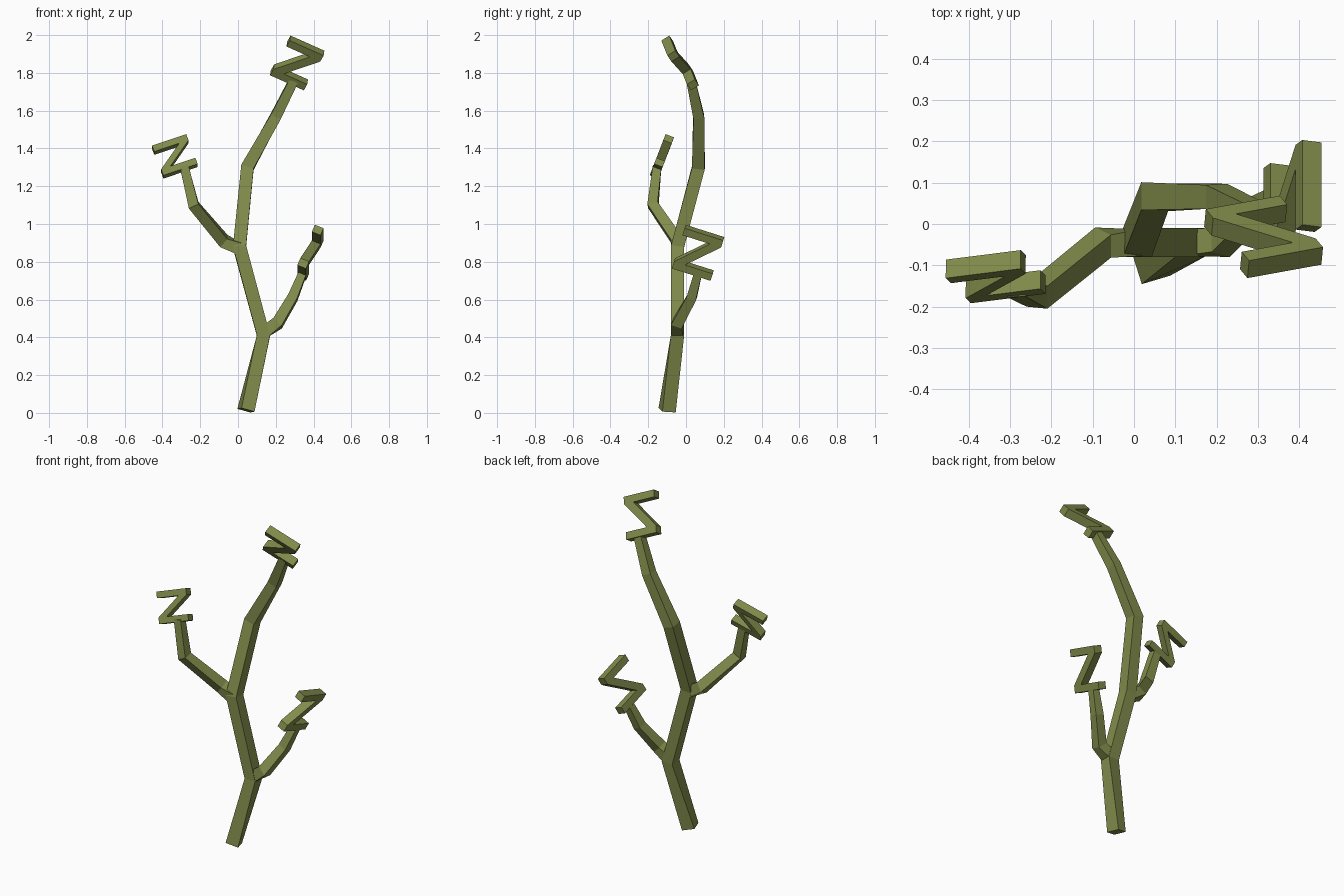
import bpy, bmesh
from mathutils import Vector, Matrix
from math import radians

if "Cube" in bpy.data.objects:
    bpy.data.objects.remove(bpy.data.objects["Cube"])

mat = bpy.data.materials.new("olive_bark")
mat.diffuse_color = (0.22, 0.26, 0.07, 1)
mat.use_nodes = True
mat.node_tree.nodes["Principled BSDF"].inputs["Base Color"].default_value = mat.diffuse_color


def finish(name, bm):
    bmesh.ops.recalc_face_normals(bm, faces=bm.faces)
    me = bpy.data.meshes.new(name)
    bm.to_mesh(me)
    bm.free()
    me.materials.append(mat)
    ob = bpy.data.objects.new(name, me)
    bpy.context.collection.objects.link(ob)


def limb(name, path, start_twist=0):
    """Square tube through (x, y, z, half width) points."""
    bm = bmesh.new()
    pts = [Vector(p[:3]) for p in path]
    rings = []
    for i, p in enumerate(pts):
        t = Vector((0, 0, 0))
        if i > 0:
            t += (p - pts[i - 1]).normalized()
        if i < len(pts) - 1:
            t += (pts[i + 1] - p).normalized()
        t.normalize()
        a = (Vector((1, 0, 0)) - t * t.x).normalized()
        if i == 0:
            a = Matrix.Rotation(radians(start_twist), 3, t) @ a
        b = t.cross(a)
        h = path[i][3]
        rings.append([bm.verts.new(p + a * h * s + b * h * r)
                      for s, r in ((-1, -1), (1, -1), (1, 1), (-1, 1))])
    for lo, hi in zip(rings, rings[1:]):
        for k in range(4):
            n = (k + 1) % 4
            bm.faces.new((lo[k], lo[n], hi[n], hi[k]))
    bm.faces.new(rings[0])
    bm.faces.new(rings[-1])
    finish(name, bm)


def zigzag(name, p0, p1, p2, p3, t, depth):
    """Flat folded tip: two parallel bars p0-p1 and p2-p3 with a diagonal."""
    p0, p1, p2, p3 = map(Vector, (p0, p1, p2, p3))
    low, top = (p0 + p1) / 2, (p2 + p3) / 2
    u = ((p0 - p1) + (p2 - p3)).normalized()
    v = top - low
    v = (v - u * v.dot(u)).normalized()
    w = u.cross(v)
    L = (p0 - p1).length / 2
    H = (top - low).length / 2 + t / 2
    c = (low + top) / 2
    d = t * 1.45
    half = [(L, -H), (-L, -H), (-L, -H + t), (L - d, H - t), (-L, H - t)]
    prof = half + [(-x, -y) for x, y in half]
    bm = bmesh.new()
    face = bm.faces.new([bm.verts.new(c + u * x + v * y - w * depth / 2)
                         for x, y in prof])
    ext = bmesh.ops.extrude_face_region(bm, geom=[face], use_keep_orig=True)
    bmesh.ops.translate(bm, vec=w * depth, verts=[
        g for g in ext["geom"] if isinstance(g, bmesh.types.BMVert)])
    finish(name, bm)


# Main stem and its two side branches
limb("main_stem", [(0.042, -0.1, 0.014, 0.037), (0.135, -0.045, 0.41, 0.035),
                   (0.008, -0.045, 0.88, 0.035), (0.05, 0.066, 1.3, 0.034),
                   (0.2, 0.067, 1.57, 0.029), (0.295, 0.025, 1.76, 0.024)], 18)
limb("right_branch", [(0.135, -0.045, 0.425, 0.032), (0.21, -0.045, 0.475, 0.03),
                      (0.29, 0.03, 0.61, 0.026), (0.345, 0.065, 0.745, 0.021)])
limb("left_branch", [(0.005, -0.045, 0.87, 0.032), (-0.075, -0.045, 0.91, 0.03),
                     (-0.235, -0.175, 1.1, 0.028), (-0.285, -0.153, 1.305, 0.023)])

# Folded tips
zigzag("top_tip", (0.378, 0.035, 1.73), (0.198, 0.01, 1.81),
       (0.428, -0.065, 1.895), (0.25, -0.105, 1.975), 0.042, 0.05)
zigzag("left_tip", (-0.215, -0.14, 1.33), (-0.395, -0.162, 1.265),
       (-0.28, -0.093, 1.445), (-0.448, -0.115, 1.393), 0.036, 0.048)
zigzag("right_tip", (0.345, 0.145, 0.725), (0.345, -0.06, 0.79),
       (0.422, 0.188, 0.905), (0.422, -0.017, 0.97), 0.042, 0.05)
